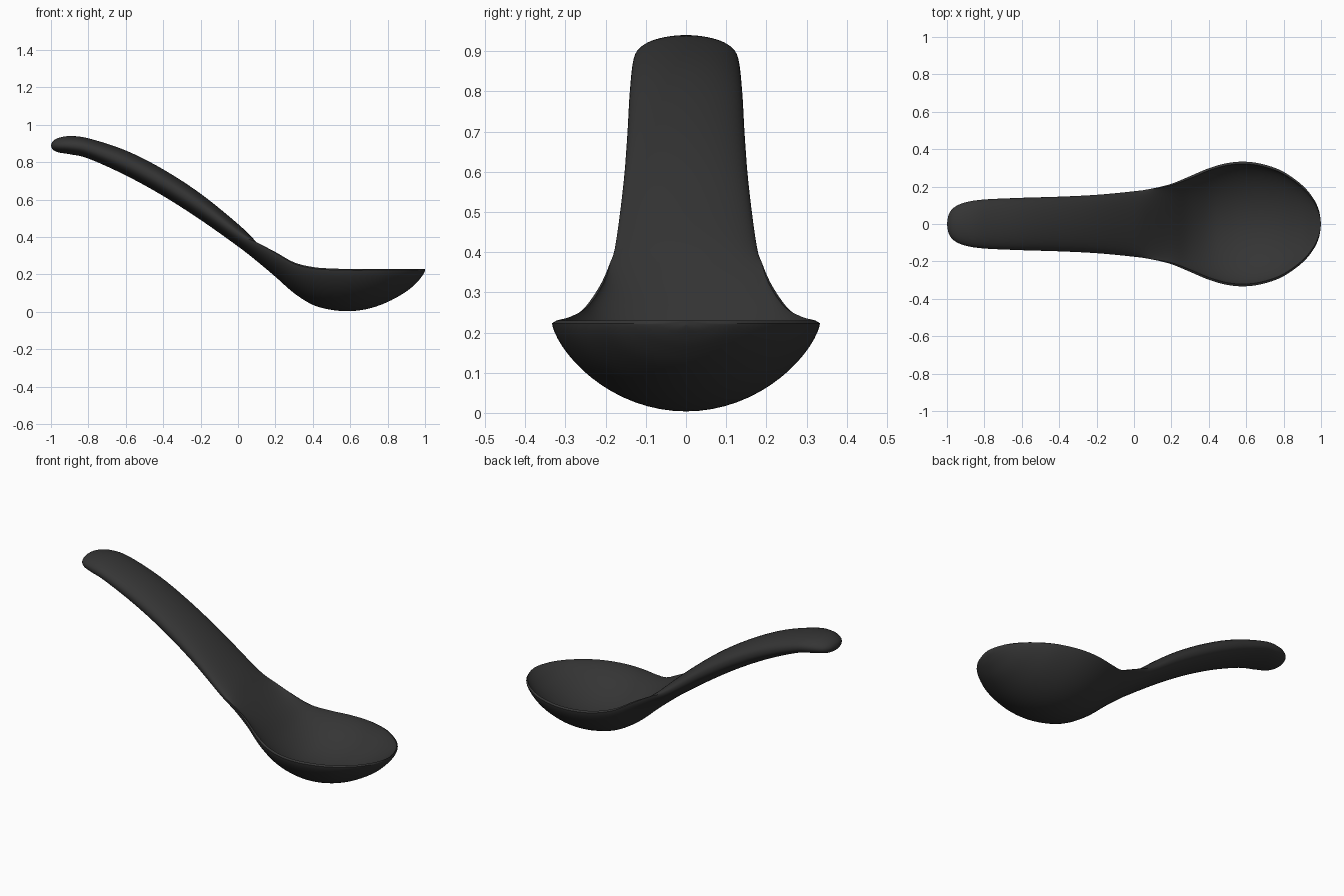
import bpy, bmesh, math

if "Cube" in bpy.data.objects:
    bpy.data.objects.remove(bpy.data.objects["Cube"])

# Stations along the spoon: x, half width, edge height, top centre, bottom centre, roundness, lip
S = [
    (-1.00, 0.000, .890, .890, .890, .50, 0),
    (-0.99, 0.052, .890, .912, .868, .50, 0),
    (-0.96, 0.090, .891, .930, .853, .48, 0),
    (-0.90, 0.116, .890, .940, .843, .46, 0),
    (-0.80, 0.131, .873, .928, .820, .44, 0),
    (-0.60, 0.140, .797, .863, .730, .44, 0),
    (-0.40, 0.146, .692, .762, .620, .44, 0),
    (-0.20, 0.156, .565, .632, .492, .44, 0),
    (0.00, 0.175, .420, .470, .350, .46, 0),
    (0.10, 0.190, .372, .372, .272, .52, .002),
    (0.20, 0.215, .320, .266, .188, .58, .008),
    (0.30, 0.256, .265, .160, .100, .65, .012),
    (0.40, 0.298, .240, .090, .038, .70, .012),
    (0.50, 0.326, .232, .060, .011, .70, .012),
    (0.60, 0.333, .230, .054, .004, .70, .012),
    (0.70, 0.317, .230, .068, .018, .70, .012),
    (0.80, 0.279, .230, .103, .053, .70, .012),
    (0.90, 0.207, .230, .157, .109, .70, .012),
    (0.96, 0.135, .230, .199, .162, .70, .012),
    (0.99, 0.068, .230, .222, .200, .70, .012),
    (1.00, 0.000, .230, .230, .219, .70, 0),
]


def smooth(a, b, c, d, t):
    """Catmull-Rom blend of four stations."""
    return [0.5 * (2*q + (r-p)*t + (2*p-5*q+4*r-s)*t*t + (3*q-p-3*r+s)*t**3)
            for p, q, r, s in zip(a, b, c, d)]


rows, sub, n = [], 5, 32
for i in range(len(S) - 1):
    for k in range(sub):
        rows.append(smooth(S[max(i-1, 0)], S[i], S[i+1], S[min(i+2, len(S)-1)], k / sub))
rows.append(S[-1])

# Loft closed cross-sections: lower shell then upper surface
bm = bmesh.new()
rings = []
for x, w, ze, zt, zb, q, lip in rows:
    w, lip = max(w, 0), max(lip, 0)
    x = min(max(x, -1), 1)
    wi = max(w - lip, 0)
    ring = []
    low_edge = ze - min(lip * 0.6, max(ze - zb, 0))
    for j in range(n + 1):
        a = math.pi * j / n
        f = max(math.sin(a), 0) ** (2 * q) if 0 < j < n else 0
        ring.append(bm.verts.new((x, w * math.cos(a), low_edge + (zb - low_edge) * f)))
    for j in range(n + 1):
        a = math.pi * (1 - j / n)
        f = math.sin(a) ** (2 * q) if 0 < j < n else 0
        ring.append(bm.verts.new((x, wi * math.cos(a), ze + (zt - ze) * f)))
    rings.append(ring)
for r0, r1 in zip(rings, rings[1:]):
    m = len(r0)
    for j in range(m):
        bm.faces.new((r0[j], r0[(j+1) % m], r1[(j+1) % m], r1[j]))
bmesh.ops.remove_doubles(bm, verts=bm.verts, dist=0.0008)
bmesh.ops.recalc_face_normals(bm, faces=bm.faces)

me = bpy.data.meshes.new("soup_spoon")
bm.to_mesh(me)
bm.free()
spoon = bpy.data.objects.new("soup_spoon", me)
bpy.context.collection.objects.link(spoon)

# Dark plastic colour
mat = bpy.data.materials.new("dark_plastic")
mat.diffuse_color = (0.035, 0.035, 0.035, 1)
mat.use_nodes = True
mat.node_tree.nodes["Principled BSDF"].inputs["Base Color"].default_value = mat.diffuse_color
me.materials.append(mat)

bpy.context.view_layer.objects.active = spoon
spoon.select_set(True)
bpy.ops.object.shade_smooth_by_angle(angle=math.radians(45))
